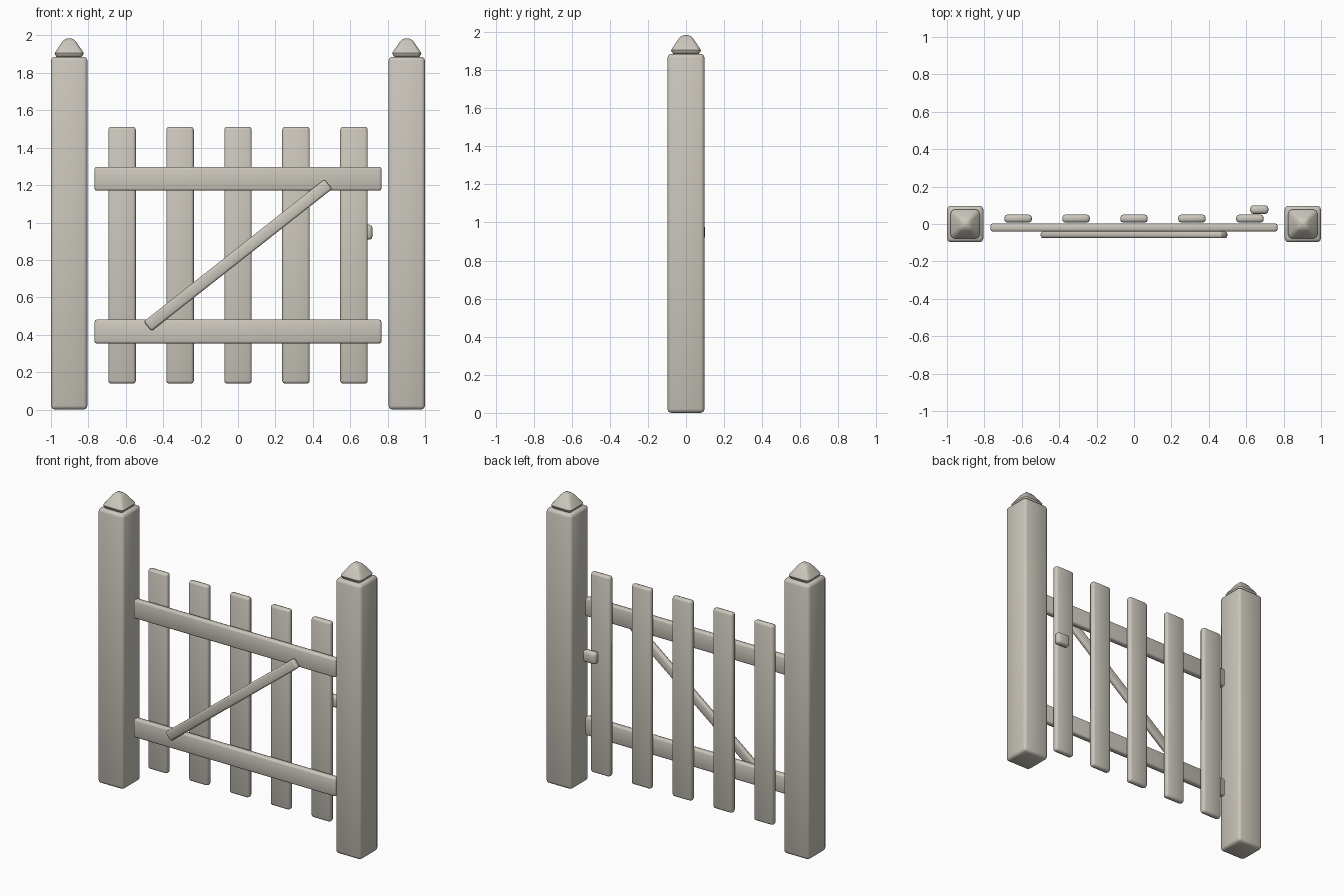
import bpy, bmesh, math
from mathutils import Matrix

if "Cube" in bpy.data.objects:
    bpy.data.objects.remove(bpy.data.objects["Cube"])

wood = bpy.data.materials.new("pale_weathered_wood")
wood.diffuse_color = (0.60, 0.57, 0.505, 1)
wood.use_nodes = True
wood.node_tree.nodes["Principled BSDF"].inputs["Base Color"].default_value = wood.diffuse_color


def finish(bm, name):
    bmesh.ops.recalc_face_normals(bm, faces=bm.faces)
    me = bpy.data.meshes.new(name)
    bm.to_mesh(me)
    bm.free()
    me.materials.append(wood)
    ob = bpy.data.objects.new(name, me)
    bpy.context.collection.objects.link(ob)
    bpy.ops.object.select_all(action='DESELECT')
    ob.select_set(True)
    bpy.context.view_layer.objects.active = ob
    bpy.ops.object.shade_smooth_by_angle(angle=math.radians(50))
    return ob


def board(name, centre, size, bevel, tilt=0.0):
    # softened box, optionally tilted in the plane of the gate
    bm = bmesh.new()
    bmesh.ops.create_cube(bm, size=1, matrix=Matrix.Diagonal((*size, 1)))
    bmesh.ops.bevel(bm, geom=bm.edges[:], offset=bevel, segments=2,
                    profile=0.5, affect='EDGES', clamp_overlap=True)
    bm.transform(Matrix.Translation(centre) @ Matrix.Rotation(tilt, 4, 'Y'))
    return finish(bm, name)


def post_cap(name, x):
    # softened pyramid: stacked chamfered squares (half width, chamfer, z)
    rings = [(0.066, 0.015, 1.885), (0.074, 0.019, 1.894), (0.078, 0.022, 1.906),
             (0.073, 0.021, 1.914), (0.036, 0.014, 1.968), (0.024, 0.010, 1.979),
             (0.008, 0.004, 1.985)]
    bm = bmesh.new()
    loops = []
    for h, c, z in rings:
        k = h - c
        m = h - 0.3 * c
        quarter = [(h, -k), (h, k), (m, m)]
        loop = []
        for q in range(4):
            ca, sa = round(math.cos(q * math.pi / 2)), round(math.sin(q * math.pi / 2))
            loop += [bm.verts.new((x + px * ca - py * sa, px * sa + py * ca, z))
                     for px, py in quarter]
        loops.append(loop)
    for a, b in zip(loops, loops[1:]):
        n = len(a)
        for i in range(n):
            j = (i + 1) % n
            bm.faces.new((a[i], a[j], b[j], b[i]))
    bm.faces.new(loops[0][::-1])
    bm.faces.new(loops[-1])
    return finish(bm, name)


# posts and caps
for side, x in (("left", -0.9025), ("right", 0.9025)):
    board(f"{side}_post", (x, 0, 0.943), (0.195, 0.195, 1.886), 0.02)
    post_cap(f"{side}_post_cap", x)

# pickets
for i in range(5):
    board(f"picket_{i + 1}", ((i - 2) * 0.31, 0.029, 0.825), (0.147, 0.042, 1.373), 0.015)

# rails
for name, z in (("bottom_rail", 0.417), ("top_rail", 1.234)):
    board(name, (0, -0.019, z), (1.534, 0.044, 0.128), 0.012)

# diagonal brace
board("diagonal_brace", (0, -0.058, 0.825), (1.23, 0.036, 0.066), 0.012,
      -math.radians(38.2))

# latch
board("latch", (0.67, 0.077, 0.948), (0.097, 0.046, 0.08), 0.016)
